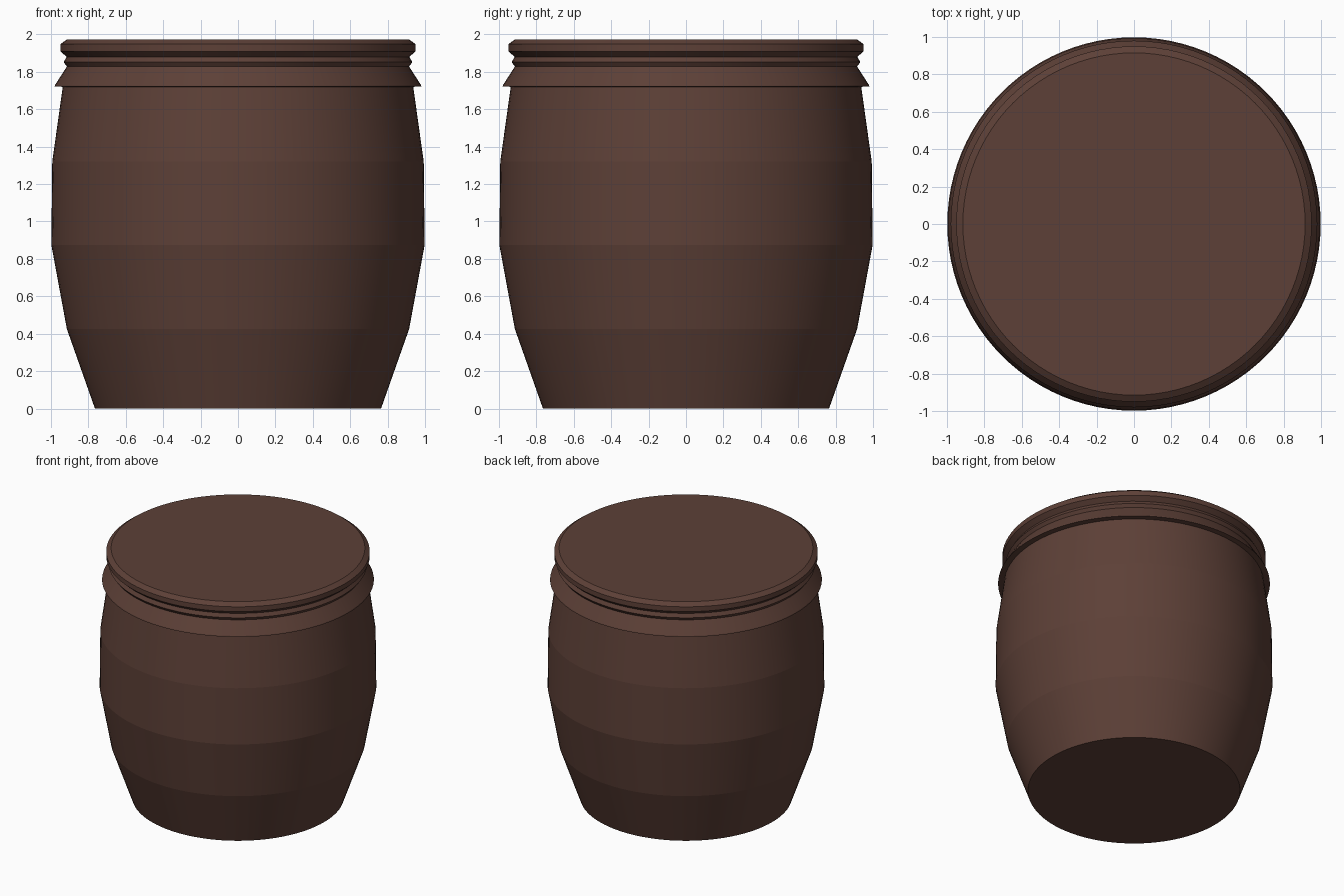
import bpy, math

if "Cube" in bpy.data.objects:
    bpy.data.objects.remove(bpy.data.objects["Cube"])

SIDES = 96

brown = bpy.data.materials.new("dark brown")
brown.diffuse_color = (0.109, 0.051, 0.038, 1)
brown.use_nodes = True
brown.node_tree.nodes["Principled BSDF"].inputs["Base Color"].default_value = brown.diffuse_color


def lathe(name, profile):
    """Closed solid of revolution from (radius, height) points, bottom to top."""
    verts, faces = [], []
    for r, z in profile:
        for i in range(SIDES):
            a = 2 * math.pi * i / SIDES
            verts.append((r * math.cos(a), r * math.sin(a), z))
    for k in range(len(profile) - 1):
        for i in range(SIDES):
            j = (i + 1) % SIDES
            lo, hi = k * SIDES, (k + 1) * SIDES
            faces.append((lo + i, lo + j, hi + j, hi + i))
    top = (len(profile) - 1) * SIDES
    faces.append(tuple(reversed(range(SIDES))))
    faces.append(tuple(range(top, top + SIDES)))
    mesh = bpy.data.meshes.new(name)
    mesh.from_pydata(verts, [], faces)
    mesh.materials.append(brown)
    ob = bpy.data.objects.new(name, mesh)
    bpy.context.collection.objects.link(ob)
    # smooth round the axis, crisp between the bands
    bpy.ops.object.select_all(action='DESELECT')
    ob.select_set(True)
    bpy.context.view_layer.objects.active = ob
    bpy.ops.object.shade_smooth_by_angle(angle=math.radians(5))
    return ob


# Whole pot as one continuous skin: bulging body, flared collar, cord ridge, lid
lathe("lidded_pot", [
    # body
    (0.765, 0.0), (0.915, 0.425), (0.998, 0.875), (0.993, 1.32), (0.937, 1.72),
    # flared collar
    (0.98, 1.722), (0.978, 1.73), (0.915, 1.828),
    # cord ridge
    (0.932, 1.852), (0.916, 1.88),
    # lid
    (0.95, 1.91), (0.95, 1.948), (0.915, 1.973),
])
